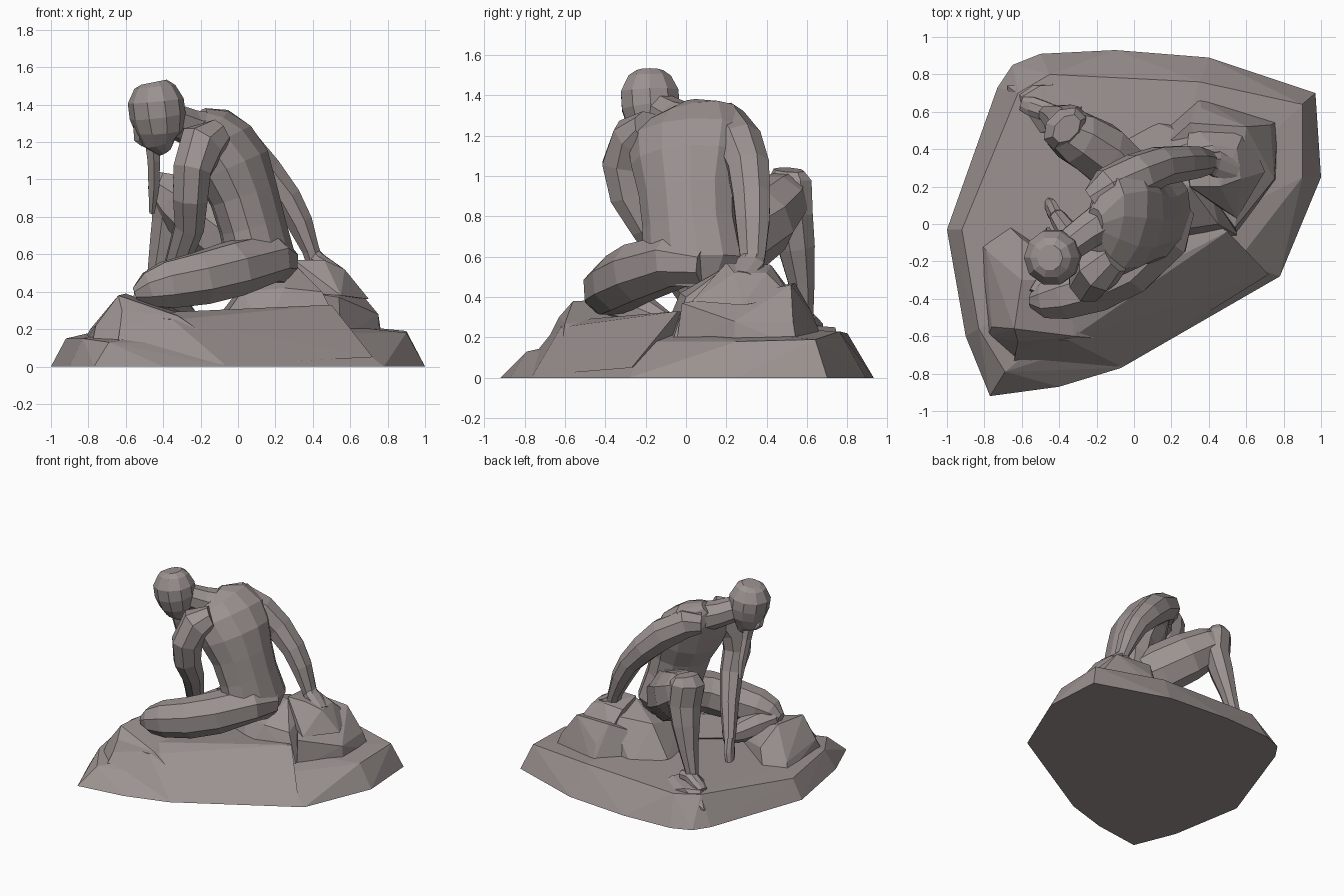
import bpy, bmesh, math
from mathutils import Vector

stone = bpy.data.materials.new("stone")
stone.diffuse_color = (0.33, 0.29, 0.28, 1)


def finish(name, bm):
    bmesh.ops.recalc_face_normals(bm, faces=bm.faces)
    me = bpy.data.meshes.new(name)
    bm.to_mesh(me)
    bm.free()
    me.materials.append(stone)
    ob = bpy.data.objects.new(name, me)
    bpy.context.collection.objects.link(ob)


def limb(name, stations, ref=(0, 1, 0), n=8):
    """Faceted tube; each station is x, y, z, radius along ref, radius across."""
    bm = bmesh.new()
    pts = [Vector(s[:3]) for s in stations]
    rings = []
    for i, s in enumerate(stations):
        t = (pts[min(i + 1, len(pts) - 1)] - pts[max(i - 1, 0)]).normalized()
        u = Vector(ref)
        u = (u - t * u.dot(t)).normalized()
        v = t.cross(u)
        rings.append([bm.verts.new(pts[i] + u * s[3] * math.cos(a) + v * s[-1] * math.sin(a))
                      for a in [2 * math.pi * (k + 0.5) / n for k in range(n)]])
    for a, b in zip(rings, rings[1:]):
        for k in range(n):
            bm.faces.new((a[k], a[(k + 1) % n], b[(k + 1) % n], b[k]))
    bm.faces.new(rings[0])
    bm.faces.new(rings[-1])
    finish(name, bm)


def rock(name, points):
    """Angular boulder wrapped round a few corner points."""
    bm = bmesh.new()
    vs = [bm.verts.new(p) for p in points]
    r = bmesh.ops.convex_hull(bm, input=vs)
    junk = {g for g in r["geom_interior"] + r["geom_unused"] if isinstance(g, bmesh.types.BMVert)}
    bmesh.ops.delete(bm, geom=list(junk), context='VERTS')
    finish(name, bm)


# ground slab
rock("rock_base", [
    (-1, -.03, 0), (-.9, -.6, 0), (-.77, -.92, 0), (-.4, -.87, 0), (-.07, -.77, 0), (.78, -.28, 0),
    (1, .25, 0), (.97, .7, 0), (.4, .89, 0), (-.1, .93, 0), (-.5, .91, 0), (-.65, .85, 0), (-.73, .73, 0),
    (-.92, -.03, .15), (-.83, -.56, .15), (-.69, -.79, .13), (-.1, -.6, .12), (.55, -.2, .18),
    (.9, .25, .18), (.9, .64, .19), (.35, .76, .23), (-.45, .8, .22), (-.62, .7, .22),
    (.1, -.15, .27)])

# long slope running down from the seat to the front edge
rock("front_slope", [
    (-.65, -.78, .08), (-.07, -.76, .01), (.72, -.27, .05), (-.62, -.62, .28), (-.35, -.62, .25),
    (-.15, -.35, .27), (.05, -.12, .28), (.5, -.04, .33), (.1, .2, .28), (-.4, -.2, .27)])

# boulders: seat, hand rest, knee rest, foot rest
rock("seat_rock", [
    (-.12, .05, .2), (.15, -.12, .2), (.55, -.06, .2), (.5, .5, .2), (.1, .55, .2), (-.12, .4, .25),
    (.02, .06, .4), (.25, -.03, .42), (.45, .0, .4), (.3, .2, .55), (.05, .35, .47), (.35, .45, .5)])
rock("hand_rock_lower", [
    (.55, -.05, .15), (.76, .24, .15), (.77, .55, .15), (.35, .68, .18), (.15, .5, .2),
    (.54, -.02, .37), (.75, .24, .28), (.73, .53, .28), (.36, .62, .33), (.6, .52, .46), (.3, .54, .47),
    (.2, .45, .42)])
rock("hand_rock_upper", [
    (.28, .2, .4), (.55, .03, .38), (.7, .28, .36), (.6, .52, .4), (.3, .54, .4),
    (.3, .2, .57), (.46, .2, .57), (.57, .24, .52), (.55, .4, .52), (.42, .42, .56), (.28, .4, .54)])
rock("knee_rock", [
    (-.83, -.1, .12), (-.78, -.6, .12), (-.64, -.72, .12), (-.1, -.62, .12), (-.15, -.35, .2), (-.7, .02, .12),
    (-.79, -.14, .2), (-.76, -.55, .22), (-.64, -.56, .38), (-.62, -.63, .3), (-.6, -.3, .39), (-.32, -.6, .27),
    (-.35, -.3, .3), (-.6, -.08, .29)])
rock("foot_rock", [
    (-.68, .74, .12), (-.62, .46, .12), (-.2, .45, .15), (-.2, .76, .15),
    (-.6, .68, .24), (-.5, .74, .25), (-.45, .5, .27), (-.3, .6, .25)])

# torso leaning forward over the knees
limb("torso", [(.12, .03, .45, .18, .13), (.12, .04, .58, .26, .18), (.075, .02, .76, .24, .175),
               (.03, .01, .92, .25, .18), (-.03, .01, 1.07, .29, .2), (-.09, .01, 1.19, .31, .175),
               (-.155, .02, 1.275, .25, .125), (-.21, 0, 1.33, .09, .06)], ref=(.12, .5, .12), n=12)
limb("neck", [(-.12, .04, 1.24, .12), (-.26, -.05, 1.28, .1), (-.38, -.14, 1.33, .09)], ref=(0, 0, 1))

# bowed head with tapering chin
limb("head", [(-.45, -.18, 1.52, .07), (-.445, -.18, 1.495, .11), (-.44, -.18, 1.42, .15),
              (-.43, -.175, 1.34, .15), (-.42, -.165, 1.26, .13), (-.42, -.155, 1.2, .09),
              (-.39, -.14, 1.15, .04)], n=10)
limb("nose", [(-.53, -.19, 1.29, .03), (-.53, -.16, 1.22, .03), (-.5, -.15, 1.19, .02)], n=5)
limb("hanging_lock", [(-.46, -.15, 1.24, .045), (-.45, -.12, 1.1, .035), (-.45, -.07, .95, .03),
                      (-.46, -.03, .82, .015)], n=5)

# supporting arm reaching back to the rock
limb("back_arm", [(-.22, .12, 1.26, .08), (-.13, .18, 1.26, .13, .11), (.02, .26, 1.16, .125, .12),
                  (.14, .31, 1.04, .11, .105), (.26, .325, .9, .1, .085), (.33, .33, .77, .09, .075),
                  (.39, .33, .62, .07, .05), (.41, .33, .56, .06, .05)])
limb("back_hand", [(.39, .33, .6, .05), (.44, .32, .565, .075, .04), (.55, .28, .51, .055, .02)])

# hanging arm reaching down to the ground
limb("front_arm", [(-.1, -.18, 1.24, .09), (-.19, -.24, 1.19, .13), (-.245, -.29, 1.05, .11, .135),
                   (-.255, -.275, .9, .1, .11), (-.26, -.2, .75, .085), (-.32, -.09, .57, .07),
                   (-.41, .04, .34, .045)], ref=(1, 0, 0))
limb("front_hand", [(-.41, .04, .36, .04), (-.44, .08, .26, .055, .03), (-.46, .11, .2, .035, .02)])

# folded leg lying on the rock
limb("folded_thigh", [(.24, .1, .56, .1), (.15, -.05, .58, .14, .17), (-.03, -.24, .52, .155),
                      (-.2, -.33, .47, .15), (-.38, -.385, .435, .135), (-.48, -.41, .41, .1),
                      (-.55, -.41, .385, .04)], ref=(0, 0, 1))
limb("folded_shin", [(-.5, -.4, .38, .08), (-.42, -.3, .35, .1), (-.34, -.19, .31, .085),
                     (-.27, -.1, .28, .05)], ref=(0, 0, 1))

# raised leg with foot on the ground
limb("raised_thigh", [(.1, .1, .58, .17), (-.03, .25, .68, .2, .16), (-.18, .39, .785, .185, .165),
                      (-.31, .465, .88, .15, .15), (-.4, .51, .95, .09, .11)], ref=(0, 0, 1))
limb("raised_shin", [(-.36, .51, 1.03, .09, .06), (-.37, .51, .97, .13, .1), (-.35, .52, .8, .125, .1),
                     (-.38, .545, .65, .105, .09), (-.42, .57, .48, .075, .065), (-.46, .585, .32, .05),
                     (-.47, .59, .22, .05)], ref=(1, 1, 0))
limb("foot", [(-.38, .58, .27, .04), (-.47, .6, .28, .055, .05), (-.55, .63, .25, .055, .035),
              (-.6, .645, .23, .04, .015)])
